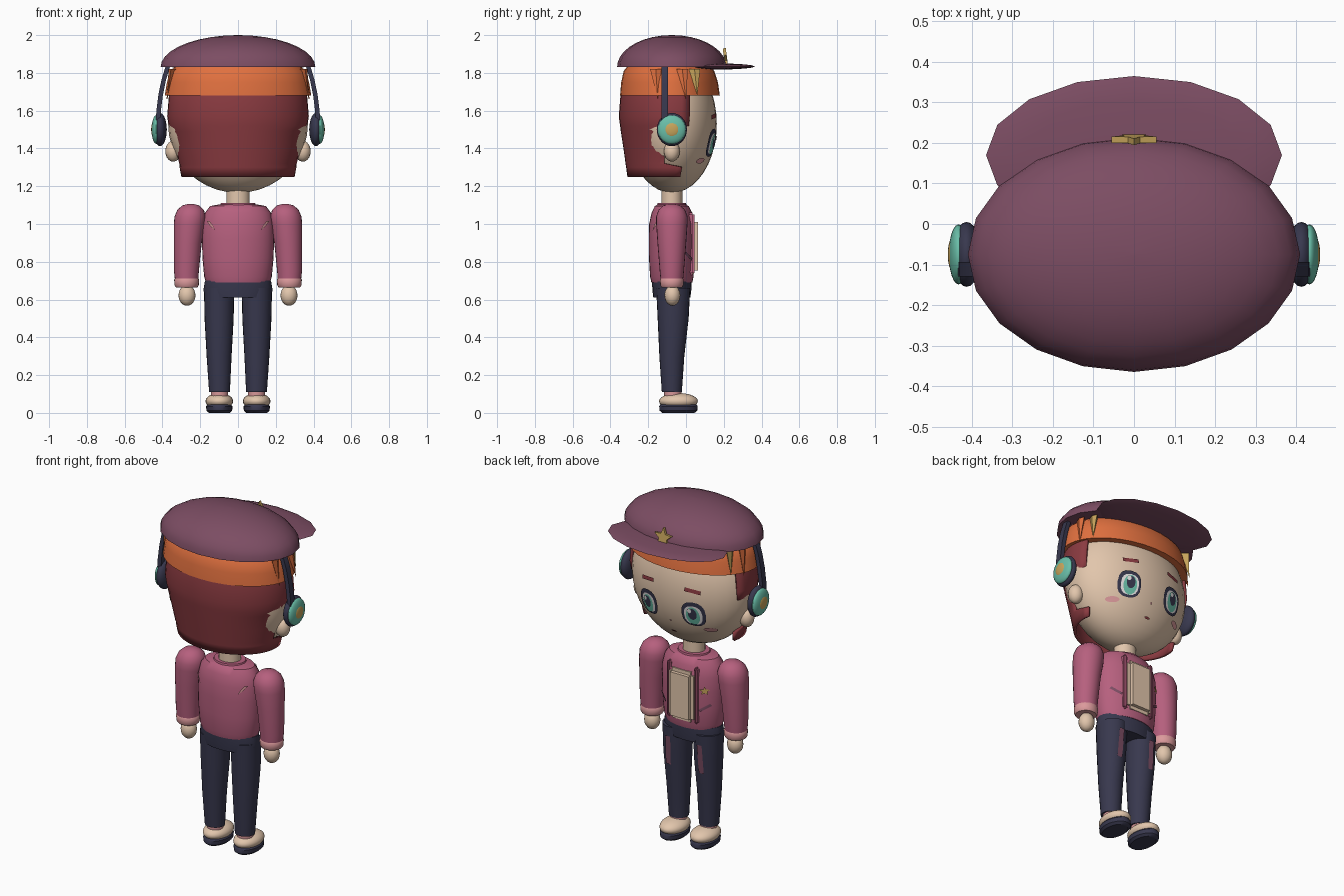
import bpy, bmesh, math
from mathutils import Vector, Matrix

if "Cube" in bpy.data.objects:
    bpy.data.objects.remove(bpy.data.objects["Cube"])


def mat(name, hexcol):
    m = bpy.data.materials.new(name)
    c = [int(hexcol[i:i + 2], 16) / 255 for i in (0, 2, 4)]
    m.diffuse_color = [((v + .055) / 1.055) ** 2.4 if v > .04 else v / 12.92 for v in c] + [1]
    m.use_nodes = True
    m.node_tree.nodes["Principled BSDF"].inputs["Base Color"].default_value = m.diffuse_color
    return m


PLUM, ORANGE, RED = mat("plum", "7c4d63"), mat("orange", "e0703f"), mat("dark_red", "8b3b41")
SKIN, PINK, NAVY = mat("skin", "e2c6ac"), mat("jacket_pink", "b6607e"), mat("navy", "38384e")
TEAL, GOLD, BLUSH = mat("teal", "6abfa9"), mat("gold", "c8a55c"), mat("pale_pink", "dc9a9c")
WHITE = mat("white", "eeeaea")
CY = -.075  # body axis


def finish(name, bm, material, recalc=True, angle=40):
    if recalc:
        bmesh.ops.recalc_face_normals(bm, faces=bm.faces)
    me = bpy.data.meshes.new(name)
    bm.to_mesh(me)
    bm.free()
    ob = bpy.data.objects.new(name, me)
    bpy.context.collection.objects.link(ob)
    me.materials.append(material)
    bpy.ops.object.select_all(action='DESELECT')
    ob.select_set(True)
    bpy.context.view_layer.objects.active = ob
    bpy.ops.object.shade_smooth_by_angle(angle=math.radians(angle))
    return ob


def ball(name, loc, radii, material, seg=24, ring=14):
    bm = bmesh.new()
    bmesh.ops.create_uvsphere(bm, u_segments=seg, v_segments=ring, radius=1,
                              matrix=Matrix.Translation(loc) @ Matrix.Diagonal((*radii, 1)))
    return finish(name, bm, material)


def loft(name, rings, material, n=24, caps=True, arcs=None):
    """Elliptic rings (z, rx, ry, cx, cy); arcs holds a front y limit for each open ring."""
    bm = bmesh.new()
    rows = []
    for i, (z, rx, ry, cx, cy) in enumerate(rings):
        if arcs:
            a = math.asin((arcs[i] - cy) / ry)
            angs = [math.pi - a + (math.pi + 2 * a) * k / (n - 1) for k in range(n)]
        else:
            angs = [2 * math.pi * k / n for k in range(n)]
        rows.append([bm.verts.new((cx + rx * math.cos(t), cy + ry * math.sin(t), z)) for t in angs])
    for a, b in zip(rows, rows[1:]):
        for k in range(n - 1 if arcs else n):
            j = (k + 1) % n
            bm.faces.new((a[k], a[j], b[j], b[k]))
    if caps and not arcs:
        bm.faces.new(rows[0][::-1])
        bm.faces.new(rows[-1])
    return finish(name, bm, material, recalc=not arcs)


def box(name, lo, hi, material, bevel=.01):
    bm = bmesh.new()
    bmesh.ops.create_cube(bm, size=1)
    for v in bm.verts:
        v.co = [l + (c + .5) * (h - l) for l, h, c in zip(lo, hi, v.co)]
    bmesh.ops.bevel(bm, geom=bm.edges[:], offset=bevel, segments=2, affect='EDGES')
    return finish(name, bm, material)


def decal(name, pts, surf, material, side=1, lift=.005):
    """Thin painted shape laid on a curved surface, fanned from its centre."""
    bm = bmesh.new()
    c = Vector((sum(p[0] for p in pts) / len(pts), sum(p[1] for p in pts) / len(pts)))

    def vert(p):
        return bm.verts.new((p[0], CY + side * (surf(*p) + lift), p[1]))
    mid, rim = vert(c), [vert(p) for p in pts]
    for k in range(len(rim)):
        f = bm.faces.new((mid, rim[k], rim[(k + 1) % len(rim)]))
        f.normal_update()
        if f.normal.y * side < 0:
            f.normal_flip()
    return finish(name, bm, material, recalc=False)


def oval(cx, cz, rx, rz, n=16, power=1):
    f = lambda v: math.copysign(abs(v) ** power, v)
    return [(cx + rx * f(math.cos(2 * math.pi * k / n)), cz + rz * f(math.sin(2 * math.pi * k / n)))
            for k in range(n)]


def star_pts(cx, cz, r):
    return [(cx + q * math.sin(k * math.pi / 5), cz + q * math.cos(k * math.pi / 5))
            for k in range(10) for q in [r if k % 2 == 0 else r * .45]]


def bar(cx, cz, w, h, ang):
    c, s = math.cos(ang), math.sin(ang)
    return [(cx + x * c - z * s, cz + x * s + z * c) for x, z in ((-w, -h), (w, -h), (w, h), (-w, h))]


def on_head(x, z):
    return .238 * math.sqrt(max(0, 1 - (x / .37) ** 2 - ((z - 1.53) / .365) ** 2))


def on_torso(x, z):
    return .122 * math.sqrt(max(0, 1 - (x / .19) ** 2))


# Cap: dome, brim and star
loft("cap_dome", [(1.83 + .17 * math.sin(t), .41 * math.cos(t), .29 * math.cos(t), 0, CY)
                  for t in [math.pi / 2 * k / 9 * .99 for k in range(10)]], PLUM, n=20)
ball("cap_brim", (0, .17, 1.834), (.365, .195, .016), PLUM, seg=16, ring=8)
bm = bmesh.new()
rims = [[bm.verts.new((x, y, z)) for x, z in star_pts(0, 0, .058)] for y in (-.008, .008)]
for k in range(10):
    j = (k + 1) % 10
    bm.faces.new((rims[0][k], rims[0][j], rims[1][j], rims[1][k]))
for r in rims:
    bm.faces.new(r)
bmesh.ops.transform(bm, verts=bm.verts, matrix=Matrix.Translation((0, .21, 1.873)) @ Matrix.Rotation(.13, 4, 'X'))
finish("cap_star", bm, GOLD)

# Head and hair
ball("head", (0, CY, 1.53), (.37, .238, .365), SKIN, seg=32, ring=20)
hair = loft("back_hair", [(1.25, .3, .235, 0, CY), (1.3, .31, .242, 0, CY), (1.32, .315, .245, 0, CY),
                          (1.4, .335, .256, 0, CY), (1.49, .358, .27, 0, CY), (1.52, .367, .274, 0, CY),
                          (1.57, .375, .281, 0, CY), (1.68, .366, .272, 0, CY), (1.8, .33, .25, 0, CY)],
            RED, n=25, arcs=[-.03, -.02, -.115, -.115, -.1, .015, .02, .02, .02])
mod = hair.modifiers.new("thickness", 'SOLIDIFY')
mod.thickness, mod.offset = .015, -1
loft("hair_band", [(1.68, .36, .238, 0, -.085), (1.68, .388, .264, 0, -.085), (1.75, .376, .256, 0, -.087),
                   (1.81, .36, .24, 0, -.09), (1.86, .3, .2, 0, -.09)], ORANGE, n=32)


def lock(name, y0, y1, z0, z1, x0, x1, material):
    """Pointed lock hanging from a wide root (y0, z0, x0) to a tip (y1, z1, x1)."""
    bm = bmesh.new()
    tip = bm.verts.new((x1, y1, z1))
    s = math.copysign(1, x0)
    root = [bm.verts.new((x0 + s * dx, y0 + dy, z0)) for dx, dy in ((0, -.03), (.012, 0), (0, .03), (-.03, 0))]
    bm.faces.new(root)
    for k in range(4):
        bm.faces.new((root[k], root[(k + 1) % 4], tip))
    finish(name, bm, material)


for s in (-1, 1):
    lock("side_lock", -.16, -.15, 1.82, 1.66, s * .355, s * .375, ORANGE)
    lock("side_lock", -.02, 0, 1.82, 1.66, s * .355, s * .378, ORANGE)
    lock("gold_lock", .045, .06, 1.82, 1.68, s * .32, s * .335, GOLD)

    # Ears and headphones
    ball("ear", (s * .343, CY, 1.385), (.042, .042, .055), SKIN, seg=16, ring=10)
    ball("ear_pad", (s * .413, CY, 1.5), (.036, .08, .088), NAVY)
    ball("ear_cup", (s * .433, CY, 1.5), (.024, .074, .076), TEAL)
    ball("ear_cup_centre", (s * .447, CY, 1.5), (.0125, .042, .042), GOLD)
    bm = bmesh.new()
    path = [(.425, 1.54), (.422, 1.6), (.412, 1.68), (.396, 1.76), (.375, 1.83), (.33, 1.88)]
    rows = [[bm.verts.new((s * (x + dx), -.112 + dy, z)) for dx, dy in
             ((-.014, -.018), (.01, -.018), (.01, .018), (-.014, .018))] for x, z in path]
    for a, b in zip(rows, rows[1:]):
        for k in range(4):
            bm.faces.new((a[k], a[(k + 1) % 4], b[(k + 1) % 4], b[k]))
    bm.faces.new(rows[0])
    bm.faces.new(rows[-1])
    finish("headphone_band", bm, NAVY)

    # Face: eyes, brows and cheeks
    e = s * .145
    decal("eye_outline", oval(e, 1.43, .066, .075, power=.8), on_head, NAVY, lift=.006)
    decal("eye_white", oval(e, 1.425, .05, .058, power=.8), on_head, WHITE, lift=.009)
    decal("iris", oval(e, 1.422, .038, .055), on_head, TEAL, lift=.012)
    decal("pupil", oval(e, 1.435, .024, .035), on_head, NAVY, lift=.015)
    decal("eye_glint", oval(e + .014, 1.455, .012, .014, n=8), on_head, WHITE, lift=.018)
    decal("eyebrow", bar(e, 1.57, .045, .011, -s * .12), on_head, RED, lift=.007)
    decal("cheek", oval(s * .215, 1.335, .033, .015), on_head, BLUSH, lift=.007)

    # Arms
    loft("sleeve", [(.69, .06, .058, s * .272, CY), (.75, .066, .064, s * .273, CY), (.9, .074, .076, s * .266, CY),
                    (1.0, .083, .083, s * .257, CY), (1.04, .083, .083, s * .253, CY), (1.075, .07, .07, s * .251, CY),
                    (1.098, .045, .045, s * .25, CY), (1.107, .012, .012, s * .25, CY)], PINK)
    loft("cuff", [(.665, .057, .055, s * .272, CY), (.675, .064, .061, s * .272, CY),
                  (.705, .066, .063, s * .272, CY), (.715, .06, .058, s * .272, CY)], BLUSH)
    ball("hand", (s * .27, -.072, .622), (.045, .042, .055), SKIN, seg=16, ring=10)

    # Legs and shoes
    loft("trouser_leg", [(.11, .055, .053, s * .098, CY), (.3, .066, .066, s * .1, CY),
                         (.5, .077, .082, s * .1, -.068), (.66, .08, .09, s * .1, -.068)], NAVY)
    decal("trouser_patch", bar(s * .105, .52, .016, .085, s * .03),
          lambda x, z: .074 + .08 * (z - .4), PLUM, lift=.009)
    loft("sock", [(.07, .044, .044, s * .098, -.07), (.125, .047, .047, s * .098, -.07)], BLUSH)
    ball("shoe", (s * .099, -.04, .062), (.073, .103, .043), SKIN)
    loft("sole", [(0, .055, .085, s * .099, -.04), (.012, .068, .1, s * .099, -.04),
                  (.035, .07, .102, s * .099, -.04), (.045, .062, .095, s * .099, -.04)], NAVY)

    # Jacket details
    box("lapel", (min(s * .075, s * .1), -.02, .73), (max(s * .075, s * .1), .044, 1.06), PINK)
    decal("pocket_slit", bar(s * .135, .83, .032, .007, s * .6), on_torso, PLUM, lift=.007)
    decal("back_stripe", [(s * .165, 1.015), (s * .148, .99), (s * .12, .965), (s * .135, .995), (s * .15, 1.015)],
          on_torso, BLUSH, side=-1, lift=.007)

decal("nose", oval(0, 1.36, .007, .006, n=8), on_head, BLUSH, lift=.007)
decal("mouth", oval(0, 1.285, .018, .006, n=8), on_head, RED, lift=.007)

# Neck, torso and hips
loft("neck", [(1.08, .062, .056, 0, CY), (1.2, .062, .056, 0, CY)], SKIN)
loft("jacket", [(.69, .168, .108, 0, CY), (.72, .179, .115, 0, CY), (.82, .188, .121, 0, CY), (.92, .191, .122, 0, CY),
                (1.0, .188, .12, 0, CY), (1.06, .174, .107, 0, CY), (1.095, .148, .09, 0, CY),
                (1.105, .09, .07, 0, CY)], PINK, n=32)
loft("collar", [(1.09, .098, .08, 0, CY), (1.112, .09, .075, 0, CY), (1.112, .07, .062, 0, CY)], PINK)
box("shirt_panel", (-.08, -.02, .735), (.08, .063, 1.03), SKIN, bevel=.02)
decal("badge", star_pts(-.135, .93, .026), on_torso, GOLD, lift=.009)
loft("hips", [(.61, .172, .098, 0, CY), (.65, .183, .103, 0, CY), (.7, .175, .105, 0, CY)], NAVY)
